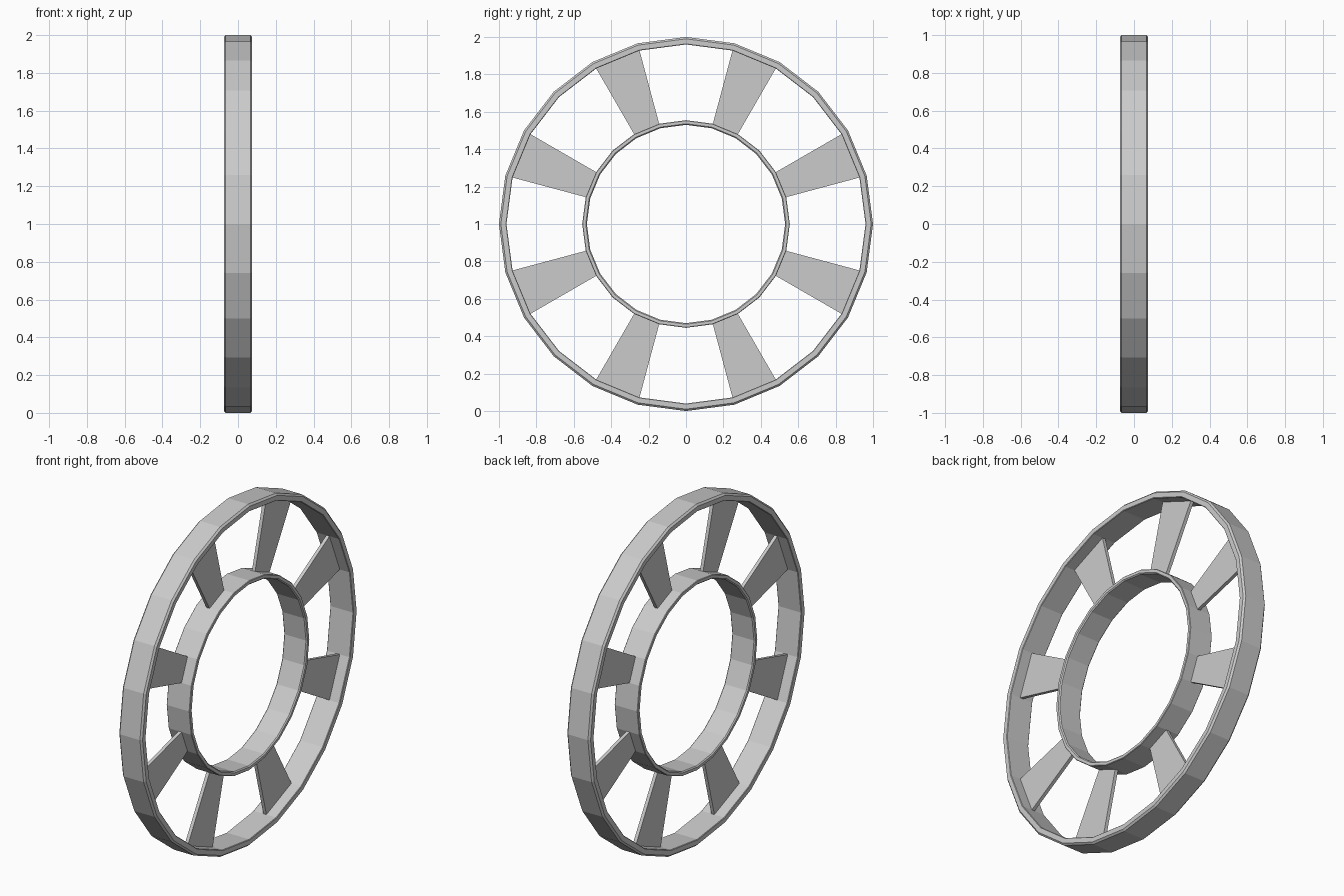
import bpy, bmesh
from math import sin, cos, radians

cube = bpy.data.objects.get("Cube")
if cube:
    bpy.data.objects.remove(cube, do_unlink=True)

SIDES = 24
HALF_WIDTH = 0.075
CENTRE_Z = 1.0

grey = bpy.data.materials.new("light_grey")
grey.use_nodes = True
colour = (0.6, 0.6, 0.6, 1)
grey.diffuse_color = colour
grey.node_tree.nodes["Principled BSDF"].inputs["Base Color"].default_value = colour


def polar(x, radius, degrees):
    a = radians(degrees)
    return (x, radius * sin(a), CENTRE_Z + radius * cos(a))


def finish(name, bm):
    bmesh.ops.recalc_face_normals(bm, faces=bm.faces)
    mesh = bpy.data.meshes.new(name)
    bm.to_mesh(mesh)
    bm.free()
    mesh.materials.append(grey)
    obj = bpy.data.objects.new(name, mesh)
    bpy.context.collection.objects.link(obj)
    return obj


def ring(name, inner, outer, inner_cut, outer_cut):
    """Sweep a chamfered rectangular section around the x axis."""
    h = HALF_WIDTH
    half = [(h - inner_cut, inner), (h, inner + inner_cut),
            (h, outer - outer_cut), (h - outer_cut, outer)]
    section = half + [(-x, r) for x, r in reversed(half)]
    bm = bmesh.new()
    loops = [[bm.verts.new(polar(x, r, i * 360 / SIDES)) for x, r in section]
             for i in range(SIDES)]
    n = len(section)
    for i in range(SIDES):
        a, b = loops[i], loops[(i + 1) % SIDES]
        for j in range(n):
            k = (j + 1) % n
            bm.faces.new((a[j], a[k], b[k], b[j]))
    return finish(name, bm)


def spoke(name, start, end, inner, outer, half_thick):
    """Flat tapered plate between two radial lines."""
    bm = bmesh.new()
    corners = [(inner, start), (outer, start), (outer, end), (inner, end)]
    front, back = [[bm.verts.new(polar(x, r, a)) for r, a in corners]
                   for x in (half_thick, -half_thick)]
    bm.faces.new(front)
    bm.faces.new(back[::-1])
    for j in range(4):
        k = (j + 1) % 4
        bm.faces.new((front[j], back[j], back[k], front[k]))
    return finish(name, bm)


# Rings
ring("outer_ring", 0.96, 1.0, 0.003, 0.01)
ring("inner_ring", 0.53, 0.555, 0.006, 0.003)

# Eight spokes, each one facet wide
for i in range(8):
    spoke(f"spoke_{i + 1}", 15 + 45 * i, 30 + 45 * i, 0.545, 0.97, 0.01)
